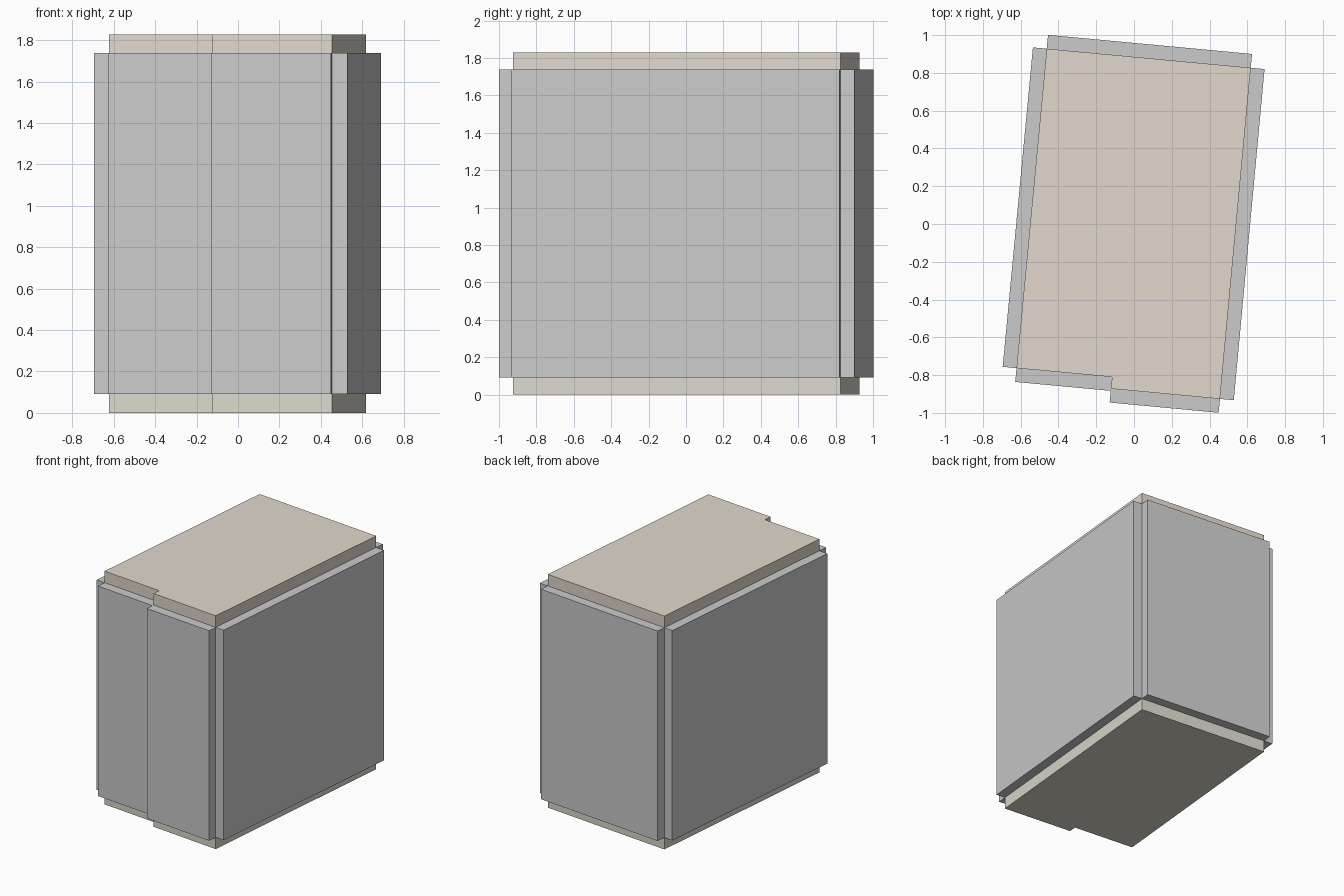
import bpy, bmesh
from mathutils import Vector

if "Cube" in bpy.data.objects:
    bpy.data.objects.remove(bpy.data.objects["Cube"])

SLAB_Z, WALL_TOP, TOP = 0.092, 1.737, 1.828
THICK = 0.0735


def material(name, rgb):
    m = bpy.data.materials.new(name)
    m.diffuse_color = (*rgb, 1)
    m.use_nodes = True
    m.node_tree.nodes["Principled BSDF"].inputs["Base Color"].default_value = m.diffuse_color
    return m


def prism(name, outline, z0, z1, mat=None):
    """Extrude a plan outline from z0 up to z1."""
    bm = bmesh.new()
    face = bm.faces.new([bm.verts.new((p[0], p[1], z0)) for p in outline])
    ext = bmesh.ops.extrude_face_region(bm, geom=[face])
    top = [v for v in ext["geom"] if isinstance(v, bmesh.types.BMVert)]
    bmesh.ops.translate(bm, verts=top, vec=(0, 0, z1 - z0))
    if not any(f.normal.z < -0.5 for f in bm.faces):
        bm.faces.new([v for v in reversed(face.verts)])
    bmesh.ops.recalc_face_normals(bm, faces=bm.faces)
    mesh = bpy.data.meshes.new(name)
    bm.to_mesh(mesh)
    bm.free()
    if mat:
        mesh.materials.append(mat)
    obj = bpy.data.objects.new(name, mesh)
    bpy.context.collection.objects.link(obj)
    return obj


# Room plan, clockwise from the back left corner, with a small jog in the front
plan = [Vector(p) for p in [(-0.462, 0.928), (0.618, 0.827), (0.455, -0.926),
                            (-0.122, -0.872), (-0.116, -0.810), (-0.622, -0.763)]]

# Floor and ceiling slabs
prism("floor", plan, 0, SLAB_Z, material("floor_tan", (0.72, 0.69, 0.60)))
prism("ceiling", plan, WALL_TOP, TOP, material("ceiling_tan", (0.76, 0.69, 0.61)))

# Wall panels set outside each plan edge; the jog is closed by its neighbour's end
grey = material("wall_grey", (0.70, 0.70, 0.67))
walls = {"back_wall": 0, "right_wall": 1, "front_right_wall": 2,
         "front_left_wall": 4, "left_wall": 5}
for name, i in walls.items():
    a, b = plan[i], plan[(i + 1) % len(plan)]
    d = (b - a).normalized()
    out = Vector((-d.y, d.x)) * THICK
    prism(name, [a, b, b + out, a + out], SLAB_Z, WALL_TOP, grey)
